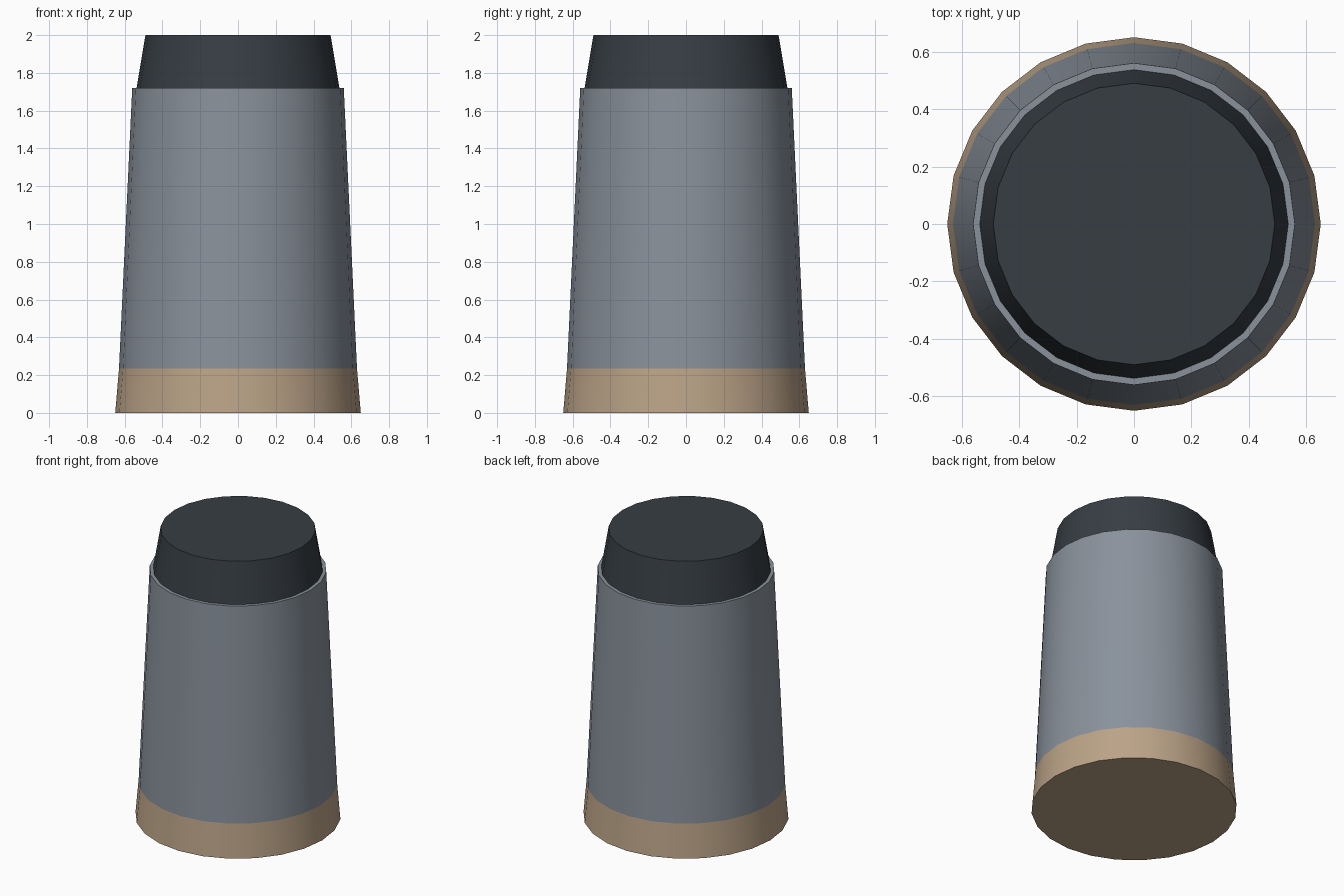
import bpy
import bmesh
from math import cos, sin, pi, radians

SIDES = 24

cube = bpy.data.objects.get("Cube")
if cube:
    bpy.data.objects.remove(cube, do_unlink=True)


def make_material(name, rgb):
    mat = bpy.data.materials.new(name)
    mat.use_nodes = True
    mat.diffuse_color = (*rgb, 1)
    mat.node_tree.nodes["Principled BSDF"].inputs["Base Color"].default_value = (*rgb, 1)
    return mat


def turned_part(name, profile, mat):
    """Turn a (radius, height) profile around z and cap both ends."""
    bm = bmesh.new()
    rings = []
    for radius, z in profile:
        angles = [2 * pi * i / SIDES for i in range(SIDES)]
        rings.append([bm.verts.new((radius * cos(a), radius * sin(a), z)) for a in angles])
    for low, high in zip(rings, rings[1:]):
        for i in range(SIDES):
            j = (i + 1) % SIDES
            bm.faces.new((low[i], low[j], high[j], high[i]))
    bm.faces.new(rings[0][::-1])
    bm.faces.new(rings[-1])
    mesh = bpy.data.meshes.new(name)
    bm.to_mesh(mesh)
    bm.free()
    mesh.materials.append(mat)
    obj = bpy.data.objects.new(name, mesh)
    bpy.context.collection.objects.link(obj)
    bpy.ops.object.select_all(action="DESELECT")
    obj.select_set(True)
    bpy.context.view_layer.objects.active = obj
    bpy.ops.object.shade_smooth_by_angle(angle=radians(30))
    return obj


tan = make_material("tan", (0.50, 0.37, 0.245))
grey = make_material("blue grey", (0.25, 0.285, 0.33))
charcoal = make_material("charcoal", (0.038, 0.047, 0.057))

# Flared base band, tapering body and narrower top plug
turned_part("base_band", [(0.65, 0), (0.63, 0.235)], tan)
turned_part("body", [(0.63, 0.235), (0.56, 1.72)], grey)
turned_part("top_plug", [(0.537, 1.72), (0.49, 2.0)], charcoal)
